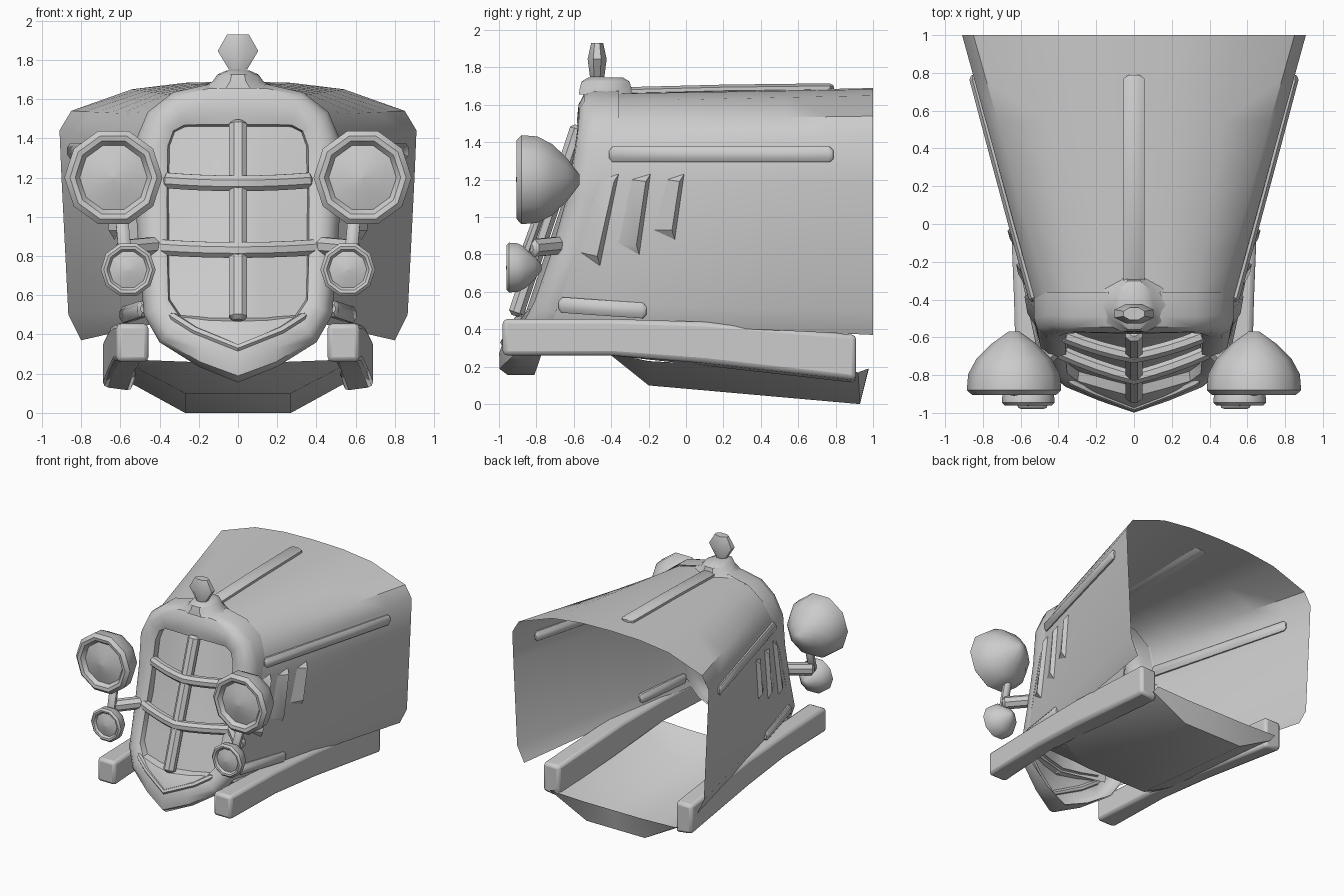
import bpy, bmesh, math
from mathutils import Vector
from mathutils.bvhtree import BVHTree

if "Cube" in bpy.data.objects:
    bpy.data.objects.remove(bpy.data.objects["Cube"])


def make(name, verts, faces, mirror=False, bevel=0):
    me = bpy.data.meshes.new(name)
    me.from_pydata([tuple(v) for v in verts], [], faces)
    bm = bmesh.new()
    bm.from_mesh(me)
    bmesh.ops.remove_doubles(bm, verts=bm.verts, dist=1e-4)
    bmesh.ops.recalc_face_normals(bm, faces=bm.faces)
    bm.to_mesh(me)
    bm.free()
    ob = bpy.data.objects.new(name, me)
    bpy.context.collection.objects.link(ob)
    if bevel:
        m = ob.modifiers.new("bevel", "BEVEL")
        m.width, m.segments = bevel, 2
    if mirror:
        m = ob.modifiers.new("mirror", "MIRROR")
        m.use_clip = True
        m.merge_threshold = 0.001
    return ob


def loft(name, rows, closed=True, caps=True, **kw):
    n = len(rows[0])
    verts = [v for r in rows for v in r]
    faces = []
    for i in range(len(rows) - 1):
        for j in range(n if closed else n - 1):
            k = (j + 1) % n
            faces.append((i*n + j, i*n + k, (i+1)*n + k, (i+1)*n + j))
    if closed and caps:
        faces += [tuple(range(n)), tuple(range((len(rows)-1)*n, len(rows)*n))]
    return make(name, verts, faces, **kw)


def tube(name, pts, side, a, b, sides=8, taper=True, **kw):
    """Sweep an ellipse (a along 'side', b across it), with tapered ends."""
    pts = [Vector(p) for p in pts]
    side = Vector(side)
    d0, d1 = (pts[1]-pts[0]).normalized(), (pts[-1]-pts[-2]).normalized()
    stations = [(p, 1) for p in pts]
    if taper:
        stations = [(pts[0]-d0*.02, .5)] + stations + [(pts[-1]+d1*.02, .5)]
    rows = []
    for i, (p, s) in enumerate(stations):
        q0, q1 = stations[max(i-1, 0)][0], stations[min(i+1, len(stations)-1)][0]
        t = (q1 - q0).normalized()
        u = (side - t*side.dot(t)).normalized()
        w = t.cross(u)
        angs = [2*math.pi*(k+.5)/sides for k in range(sides)]
        rows.append([p + u*a*s*math.cos(g) + w*b*s*math.sin(g) for g in angs])
    return loft(name, rows, **kw)


def front_y(x, z):
    """Leaning, V-shaped front plane of the grille."""
    k = .25*max(0, min(1, (1.6 - z)/.6))
    return min(-.575, -.59 - .333*(1.5 - z)) + k*abs(x)


def back_y(z):
    return min(-.37, -.43 - .341*(1.3 - z))


# Hood: open sheet from the radiator back to the wide rear edge
hf = [(0, -.38, 1.66), (.15, -.38, 1.66), (.33, -.38, 1.62), (.46, -.38, 1.52),
      (.525, -.40, 1.38), (.525, -.46, 1.2), (.48, -.69, .53), (.45, -.72, .45)]
hb = [(0, 1, 1.69), (.27, 1, 1.683), (.54, 1, 1.65), (.85, 1, 1.54),
      (.91, 1, 1.44), (.90, 1, 1.2), (.865, 1, .5), (.80, 1, .37)]
rows = [[Vector(p).lerp(Vector(q), i/6) for p, q in zip(hf, hb)] for i in range(7)]
hood = loft("hood", rows, closed=False, mirror=True)
tree = BVHTree.FromPolygons([v.co[:] for v in hood.data.vertices],
                            [p.vertices[:] for p in hood.data.polygons])


def on_side(y, z, out=0):
    hit = tree.ray_cast(Vector((3, y, z)), Vector((-1, 0, 0)))[0]
    return Vector(((hit.x if hit else .5) + out, y, z))


# Raised trim strips
tube("hood_top_strip", [(0, -.38, 1.67), (0, .2, 1.685), (0, .77, 1.692)], (1, 0, 0), .06, .025)
tube("hood_side_strip", [on_side(y, 1.335) for y in (-.39, 0, .4, .77)], (0, 0, 1), .045, .03, mirror=True)
tube("hood_lower_strip", [on_side(y, z) for y, z in ((-.66, .53), (-.45, .515), (-.23, .5))],
     (0, 0, 1), .045, .03, mirror=True)

# Louvers: front edge flush, rear edge raised
for i, q in enumerate([((-.48, 1.2), (-.36, 1.23), (-.46, .74), (-.56, .81)),
                       ((-.29, 1.2), (-.19, 1.23), (-.25, .80), (-.36, .86)),
                       ((-.10, 1.2), (-.01, 1.23), (-.06, .88), (-.17, .93))]):
    a, b, c, d = [on_side(y, z, .002) for y, z in q]
    b2 = on_side(q[1][0] - .025, q[1][1] - .04, .035)
    c2 = on_side(q[2][0] - .015, q[2][1] + .05, .035)
    make(f"louver_{i+1}", [a, b, c, d, b2, c2],
         [(0, 4, 5, 3), (0, 1, 4), (3, 5, 2), (1, 2, 5, 4)], mirror=True)

# Radiator surround: rounded frame between outer and inner outlines
outer = [(0, 1.68), (.15, 1.675), (.33, 1.635), (.46, 1.535), (.53, 1.37), (.525, 1.1),
         (.505, .8), (.48, .5), (.40, .36), (.2, .235), (0, .155)]
inner = [(0, 1.455), (.15, 1.455), (.27, 1.455), (.32, 1.43), (.345, 1.36), (.35, 1.1),
         (.35, .8), (.345, .58), (.29, .5), (.15, .49), (0, .49)]
rings = []
for t, dy in ((.03, None), (0, None), (0, .085), (.1, .03), (.35, 0), (.7, 0), (.93, .02), (1, .09)):
    ring = []
    for (ox, oz), (ix, iz) in zip(outer, inner):
        x, z = ox + (ix-ox)*t, oz + (iz-oz)*t
        y = back_y(z) if dy is None else front_y(x, z) + dy
        ring.append((x, y + (.01 if dy is None and t == 0 else 0), z))
    rings.append(ring)
loft("radiator_surround", rings, closed=False, mirror=True)

# Grille panel and bars
xs = [0, .12, .24, .36]
zs = [.47, .7, .95, 1.2, 1.47]
loft("grille_panel", [[(x, front_y(x, z) + .07, z) for x in xs] for z in zs], closed=False, mirror=True)
for n, z, w in (("upper", 1.17, .36), ("lower", .83, .40)):
    tube(f"grille_bar_{n}", [(w*k/4, front_y(w*k/4, z) + .04*(k/4)**2, z + .015*(k/4)**2)
                             for k in range(-4, 5)], (0, 0, 1), .043, .04)
tube("grille_centre_bar", [(0, front_y(0, z) + .02, z) for z in (.49, .8, 1.1, 1.47)], (1, 0, 0), .05, .045)
tube("chin_bead", [(x, front_y(x, z) + .008, z) for x, z in
                   ((-.33, .49), (-.22, .42), (0, .33), (.22, .42), (.33, .49))], (0, 0, 1), .022, .022, sides=6)

# Radiator cap and bauble ornament
def ring(n, cx, cy, rx, ry, z, off=0):
    return [(cx + rx*math.cos(2*math.pi*(k+off)/n), cy + ry*math.sin(2*math.pi*(k+off)/n), z)
            for k in range(n)]


loft("radiator_cap", [ring(10, 0, -.43, rx, ry, z) for rx, ry, z in
                      ((.2, .15, 1.655), (.13, .145, 1.69), (.105, .135, 1.725), (.06, .1, 1.745))])
loft("cap_ornament", [ring(8, 0, -.475, rx, ry, z, .5) for rx, ry, z in
                      ((.05, .042, 1.75), (.112, .055, 1.845), (.06, .035, 1.93))])

# Lamps: ten-sided turned bowls
prof = [(-.915, .002), (-.895, .1), (-.875, .172), (-.905, .195), (-.91, .222), (-.885, .25),
        (-.80, .243), (-.72, .2), (-.64, .12), (-.575, .03)]


def lamp(name, cx, cz, s, y0):
    loft(name, [[(cx + r*s*math.cos(math.pi*k/5), y0 + (y + .91)*s, cz + r*s*math.sin(math.pi*k/5))
                 for k in range(10)] for y, r in prof], mirror=True)


lamp("headlamp", .635, 1.2, 1, -.905)
lamp("fog_lamp", .56, .73, .56, -.96)
tube("lamp_post", [(.595, -.78, 1.02), (.575, -.86, .8)], (1, 0, 0), .035, .03, mirror=True)
tube("lamp_bracket", [(.42, -.66, .85), (.59, -.82, .835)], (0, 0, 1), .05, .05, mirror=True)

# Chassis rails
rails = [(-.98, .455, .62, .26, .455), (-.4, .49, .635, .26, .455),
         (.1, .51, .655, .202, .44), (.91, .54, .69, .11, .37)]
loft("chassis_rail", [[(a, y, z0), (b, y, z0 + .02*(y > 0)), (b, y, z1), (a, y, z1)]
                      for y, a, b, z0, z1 in rails], mirror=True, bevel=.025)

# Belly pan: open tray with a rear wall
pan = [[(0, -.4, .26), (.24, -.4, .26), (.5, -.4, .27)],
       [(0, -.2, .1), (.27, -.2, .1), (.52, -.2, .23)],
       [(0, .93, 0), (.27, .93, 0), (.58, .92, .17)],
       [(0, .975, .18), (.27, .975, .18), (.58, .975, .19)]]
loft("belly_pan", pan, closed=False, mirror=True)

# Smooth shading with hard edges kept
for ob in bpy.data.objects:
    ob.select_set(True)
bpy.context.view_layer.objects.active = hood
bpy.ops.object.shade_smooth_by_angle(angle=math.radians(38))
